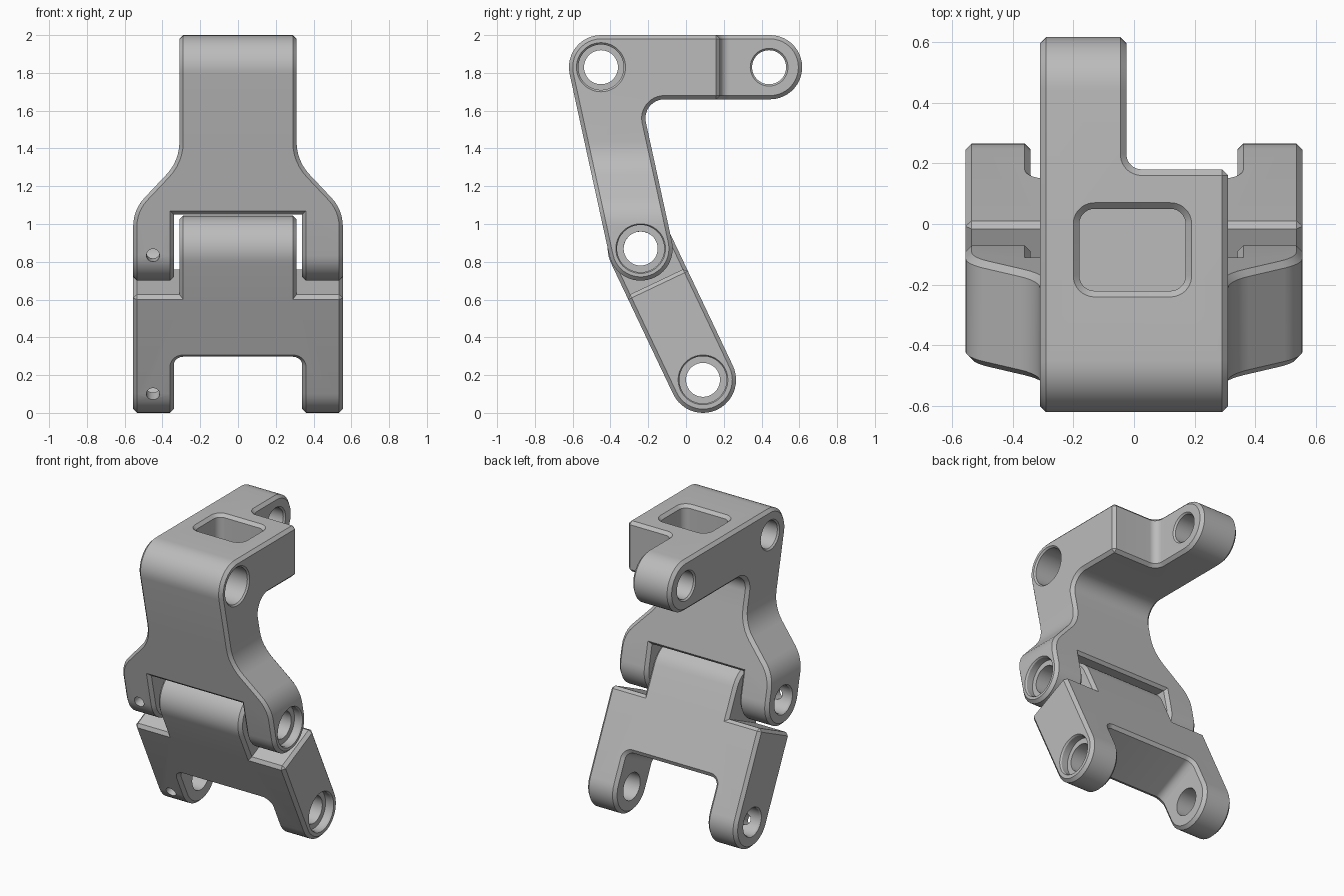
import bpy, bmesh
from math import atan2, ceil, cos, sin, tan, pi, radians
from mathutils import Vector

if "Cube" in bpy.data.objects:
    bpy.data.objects.remove(bpy.data.objects["Cube"], do_unlink=True)

metal = bpy.data.materials.new("grey_metal")
metal.use_nodes = True
GREY = (0.5, 0.5, 0.5, 1)
metal.diffuse_color = GREY
metal.node_tree.nodes["Principled BSDF"].inputs["Base Color"].default_value = GREY


# --- helpers -------------------------------------------------------------
def rounded(corners):
    """Closed 2D outline from (a, b) or (a, b, fillet radius) corners."""
    out = []
    for i, corner in enumerate(corners):
        p = Vector(corner[:2])
        r = corner[2] if len(corner) > 2 else 0
        if not r:
            out.append(p)
            continue
        u = (Vector(corners[i - 1][:2]) - p).normalized()
        v = (Vector(corners[(i + 1) % len(corners)][:2]) - p).normalized()
        half = u.angle(v) / 2
        c = p + (u + v).normalized() * (r / sin(half))
        s, e = p + u * (r / tan(half)) - c, p + v * (r / tan(half)) - c
        start = atan2(s.y, s.x)
        sweep = (atan2(e.y, e.x) - start + pi) % (2 * pi) - pi
        n = max(4, ceil(abs(sweep) / 0.15))
        for k in range(n + 1):
            t = start + sweep * k / n
            out.append(c + Vector((cos(t), sin(t))) * r)
    return [p for i, p in enumerate(out) if (p - out[i - 1]).length > 0.001]


def mirrored(half):
    """Right half of an outline plus its mirror image."""
    return half + [(-c[0], *c[1:]) for c in reversed(half)]


def loft(name, rings):
    """Closed solid through rings with equal point counts."""
    bm = bmesh.new()
    loops = [[bm.verts.new(p) for p in ring] for ring in rings]
    for a, b in zip(loops, loops[1:]):
        for i in range(len(a)):
            bm.faces.new((a[i - 1], a[i], b[i], b[i - 1]))
    bm.faces.new(loops[0])
    bm.faces.new(loops[-1])
    bmesh.ops.recalc_face_normals(bm, faces=bm.faces)
    mesh = bpy.data.meshes.new(name)
    bm.to_mesh(mesh)
    bm.free()
    mesh.materials.append(metal)
    obj = bpy.data.objects.new(name, mesh)
    bpy.context.collection.objects.link(obj)
    return obj


def side_prism(name, outline):
    return loft(name, [[(x, p.x, p.y) for p in outline] for x in (-1, 1)])


def front_prism(name, outline):
    return loft(name, [[(p.x, y, p.y) for p in outline] for y in (-2, 2)])


def circle(centre, axis, r, n=48):
    q = Vector(axis).to_track_quat('Z', 'Y')
    return [Vector(centre) + q @ Vector((r * cos(2 * pi * i / n), r * sin(2 * pi * i / n), 0))
            for i in range(n)]


def bore(y, z, profile):
    """Turned cutter along x from (x, radius) steps."""
    return loft("bore_cutter", [circle((x, y, z), (1, 0, 0), r) for x, r in profile])


def screw_hole(y, z, dy, dz):
    d = Vector((0, dy, dz))
    c = Vector((-0.45, y, z))
    return loft("screw_cutter", [circle(c + d * t, d, 0.035, 24) for t in (0, 0.3)])


def combine(obj, cutter, operation='DIFFERENCE'):
    cutter.hide_render = True
    mod = obj.modifiers.new("cut", 'BOOLEAN')
    mod.operation, mod.object, mod.solver = operation, cutter, 'EXACT'
    bpy.context.view_layer.objects.active = obj
    bpy.ops.object.modifier_apply(modifier=mod.name)
    bpy.data.objects.remove(cutter, do_unlink=True)


def chamfer(obj, width=0.02):
    """Chamfer every sharp convex edge."""
    bm = bmesh.new()
    bm.from_mesh(obj.data)
    bmesh.ops.remove_doubles(bm, verts=bm.verts, dist=0.0005)
    bmesh.ops.dissolve_limit(bm, angle_limit=0.01, verts=bm.verts, edges=bm.edges)
    bmesh.ops.recalc_face_normals(bm, faces=bm.faces)
    sharp = [e for e in bm.edges if e.calc_face_angle_signed(0) > radians(35)]
    bmesh.ops.bevel(bm, geom=sharp, offset=width, offset_type='OFFSET', segments=1,
                    profile=0.5, affect='EDGES', clamp_overlap=False)
    bm.to_mesh(obj.data)
    bm.free()


def finish(obj):
    bpy.ops.object.select_all(action='DESELECT')
    obj.select_set(True)
    bpy.context.view_layer.objects.active = obj
    bpy.ops.object.shade_smooth_by_angle(angle=radians(30))


HINGE = [(-0.575, 0.11), (-0.545, 0.09), (0.5, 0.09), (0.5, 0.125),
         (0.545, 0.125), (0.575, 0.145)]

# --- upper bracket: bent side outline crossed with flared front outline ----
bracket = side_prism("upper_bracket", rounded([
    (-0.661, 2, 0.17), (0.615, 2, 0.1699), (0.615, 1.66, 0.1699),
    (-0.239, 1.66, 0.1), (-0.038, 0.74, 0.1699), (-0.37, 0.668, 0.1699)]))
combine(bracket, front_prism("flare", rounded(mirrored([
    (0.31, 2.5), (0.31, 1.335, 0.25), (0.555, 1.075, 0.22), (0.555, 0.3),
    (0.34, 0.3), (0.34, 1.05)]))), 'INTERSECT')

# step that narrows the rear arm
step = rounded([(-0.025, 0.18, 0.05), (1, 0.18), (1, 1), (-0.025, 1)])
combine(bracket, loft("step_cutter", [[(p.x, p.y, z) for p in step] for z in (1.4, 2.3)]))
chamfer(bracket)

# pocket in the top with a chamfered rim
pocket = []
for z, grow in ((1.75, 0), (1.98, 0), (2.01, 0.03)):
    x0, x1, y0, y1 = -0.18 - grow, 0.17 + grow, -0.22 - grow, 0.05 + grow
    r = 0.05 + grow
    pocket.append([(p.x, p.y, z) for p in rounded(
        [(x0, y0, r), (x1, y0, r), (x1, y1, r), (x0, y1, r)])])
combine(bracket, loft("pocket_cutter", pocket))

# pin holes and screw hole
combine(bracket, bore(-0.45, 1.83, [(-0.325, 0.115), (-0.3, 0.09), (0, 0.09),
                                    (0, 0.12), (0.3, 0.12), (0.325, 0.145)]))
combine(bracket, bore(0.44, 1.83, [(-0.325, 0.115), (-0.3, 0.09),
                                   (-0.035, 0.09), (-0.01, 0.115)]))
combine(bracket, bore(-0.24, 0.87, HINGE))
combine(bracket, screw_hole(-0.24, 0.87, -0.977, -0.214))
finish(bracket)

# --- lower link: built upright on its lower pivot, then tilted -------------
LENGTH = 0.769
R = 0.175
link = side_prism("lower_link", rounded([
    (-R, -R, R - 0.0001), (R, -R, R - 0.0001),
    (R, LENGTH + R, R - 0.0001), (-R, LENGTH + R, R - 0.0001)]))
combine(link, front_prism("fork", rounded(mirrored([
    (0.31, 2), (0.31, 0.574), (0.555, 0.574), (0.555, -1),
    (0.34, -1), (0.34, 0.209, 0.05)]))), 'INTERSECT')
chamfer(link)
combine(link, bore(0, 0, HINGE))
combine(link, bore(0, LENGTH, [(-0.325, 0.115), (-0.3, 0.09), (0.3, 0.09), (0.325, 0.115)]))
combine(link, screw_hole(0, 0, -1, 0))
link.location = (0, 0.09, R)
link.rotation_euler.x = atan2(0.33, 0.695)
finish(link)
